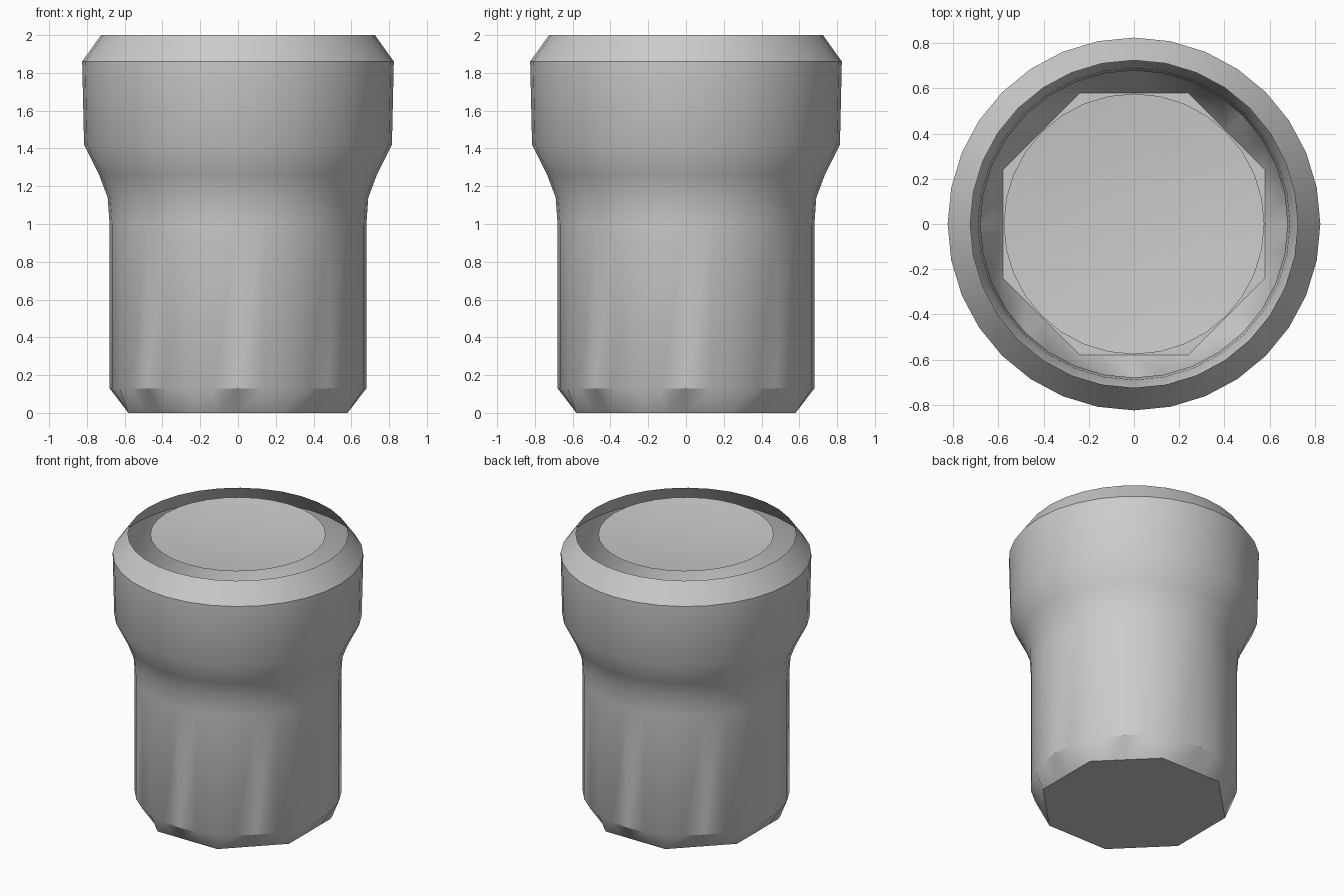
import bpy
import bmesh
import math

SIDES = 32

cube = bpy.data.objects.get("Cube")
if cube:
    bpy.data.objects.remove(cube, do_unlink=True)

grey = bpy.data.materials.new("light grey")
grey.use_nodes = True
colour = (0.6, 0.6, 0.6, 1)
grey.diffuse_color = colour
grey.node_tree.nodes["Principled BSDF"].inputs["Base Color"].default_value = colour


def octagon(apothem):
    """Radius of an octagon with flats on the axes, as a function of angle."""
    step = math.pi / 4
    return lambda a: apothem / math.cos((a + step / 2) % step - step / 2)


def ring(bm, radius, z):
    """One loop of vertices; radius is a number or a function of angle."""
    verts = []
    for i in range(SIDES):
        a = math.tau * i / SIDES
        r = radius(a) if callable(radius) else radius
        verts.append(bm.verts.new((r * math.cos(a), r * math.sin(a), z)))
    return verts


def bridge(bm, low, high):
    for i in range(SIDES):
        j = (i + 1) % SIDES
        bm.faces.new((low[i], low[j], high[j], high[i]))


def finish(bm, name, angle):
    mesh = bpy.data.meshes.new(name)
    bm.to_mesh(mesh)
    bm.free()
    mesh.materials.append(grey)
    obj = bpy.data.objects.new(name, mesh)
    bpy.context.collection.objects.link(obj)
    bpy.ops.object.select_all(action='DESELECT')
    obj.select_set(True)
    bpy.context.view_layer.objects.active = obj
    bpy.ops.object.shade_smooth_by_angle(angle=math.radians(angle))


# Outer shell: octagonal foot, straight body, flared collar, open chamfered rim
profile = [(octagon(0.58), 0), (0.68, 0.13), (0.68, 1.0), (0.69, 1.14),
           (0.735, 1.26), (0.815, 1.42), (0.825, 1.86), (0.725, 2.0)]
bm = bmesh.new()
rings = [ring(bm, r, z) for r, z in profile]
bm.faces.new(list(reversed(rings[0])))
for low, high in zip(rings, rings[1:]):
    bridge(bm, low, high)
finish(bm, "shell", 32)

# Shallow dished cap inside the open rim
bm = bmesh.new()
rings = [ring(bm, 0.577 * t, 1.965 + 0.035 * t * t) for t in (0.3, 0.65, 1)]
bm.faces.new(rings[0])
for inner, outer in zip(rings, rings[1:]):
    bridge(bm, outer, inner)
finish(bm, "top_cap", 40)
